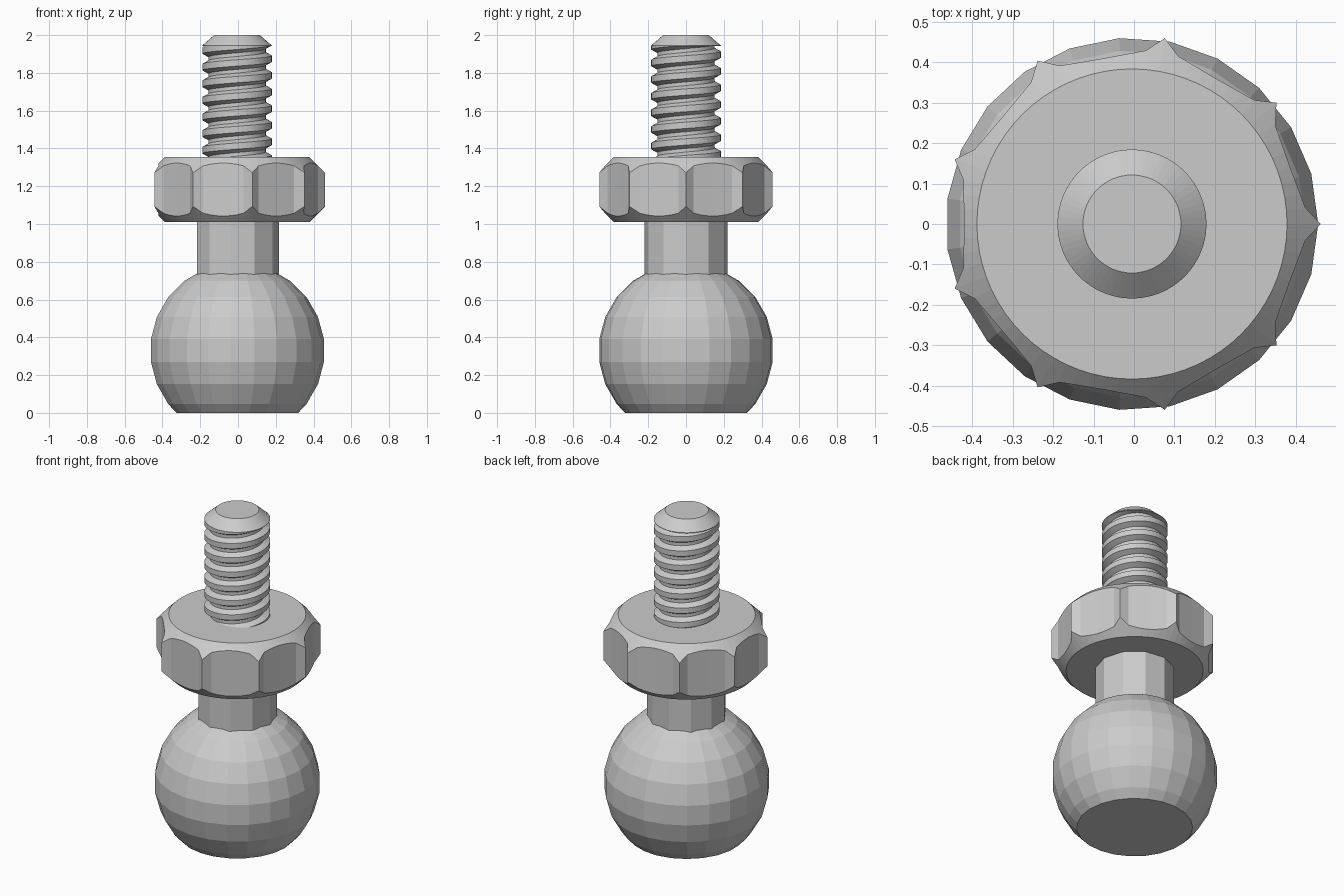
import bpy, bmesh
from math import sin, cos, pi, radians

if "Cube" in bpy.data.objects:
    bpy.data.objects.remove(bpy.data.objects["Cube"])

AXIS_X = -0.005          # shared axis, offset so the toothed outline is centred


def make_object(name, bm):
    bmesh.ops.remove_doubles(bm, verts=bm.verts, dist=1e-5)
    bmesh.ops.recalc_face_normals(bm, faces=bm.faces)
    mesh = bpy.data.meshes.new(name)
    bm.to_mesh(mesh)
    bm.free()
    ob = bpy.data.objects.new(name, mesh)
    ob.location.x = AXIS_X
    bpy.context.collection.objects.link(ob)
    return ob


def stack_rings(name, rings):
    """Skin a list of equal-length point rings and cap both ends."""
    bm = bmesh.new()
    rows = [[bm.verts.new(p) for p in ring] for ring in rings]
    n = len(rows[0])
    for a, b in zip(rows, rows[1:]):
        for i in range(n):
            j = (i + 1) % n
            bm.faces.new((a[i], a[j], b[j], b[i]))
    bm.faces.new(rows[0][::-1])
    bm.faces.new(rows[-1])
    return make_object(name, bm)


def lathe(name, profile, n):
    return stack_rings(name, [[(r * cos(2 * pi * i / n), r * sin(2 * pi * i / n), z)
                               for i in range(n)] for r, z in profile])


# Ball: 23 sides, rings every 15 degrees, cut flat at the floor
R, CZ = 0.464, 0.33
profile = [(0.324, 0.0)]
for k in range(12):
    a = radians(172.5 - 15 * k)
    z = CZ + R * cos(a)
    if z > 0.005:
        profile.append((R * sin(a), z))
lathe("ball", profile, 23)

# Neck: 11-sided post
lathe("neck", [(0.222, 0.6), (0.222, 1.05)], 11)

# Grip: nine-toothed prism trimmed by a chamfered disc
outline = []
for t in range(9):
    for deg, r in ((0, 0.466), (5.4, 0.43), (20, 0.415), (34.6, 0.43)):
        a = radians(40 * t + deg)
        outline.append((r * cos(a), r * sin(a)))
grip = stack_rings("grip_knob", [[(x, y, z) for x, y in outline] for z in (0.95, 1.4)])
disc = lathe("grip_chamfer_cutter",
             [(0.383, 1.01), (0.47, 1.097), (0.47, 1.268), (0.383, 1.355)], 72)
disc.hide_render = True
disc.hide_viewport = True
mod = grip.modifiers.new("chamfer", 'BOOLEAN')
mod.operation = 'INTERSECT'
mod.solver = 'EXACT'
mod.object = disc

# Screw thread: trapezoid profile swept along a right-handed helix
PITCH, TOP, SEG = 0.088, 1.945, 48
tooth = ((0.0, 0.152), (0.22, 0.152), (0.42, 0.184), (0.80, 0.184), (1.0, 0.152))
bm = bmesh.new()
prev = None
for s in range(9 * SEG + 1):
    a = 2 * pi * s / SEG
    z0 = 1.205 + PITCH * s / SEG
    if z0 > TOP:
        break
    row = [bm.verts.new((r * cos(a), r * sin(a), min(z0 + u * PITCH, TOP)))
           for u, r in tooth]
    if prev:
        for i in range(4):
            bm.faces.new((prev[i], row[i], row[i + 1], prev[i + 1]))
    prev = row
bmesh.ops.dissolve_degenerate(bm, dist=1e-5, edges=bm.edges)
make_object("screw_thread", bm)

# Screw core and chamfered tip
lathe("screw_core", [(0.150, 1.2), (0.150, 1.96)], 48)
lathe("screw_tip", [(0.184, TOP - 0.003), (0.184, TOP), (0.121, 2.0)], 64)
